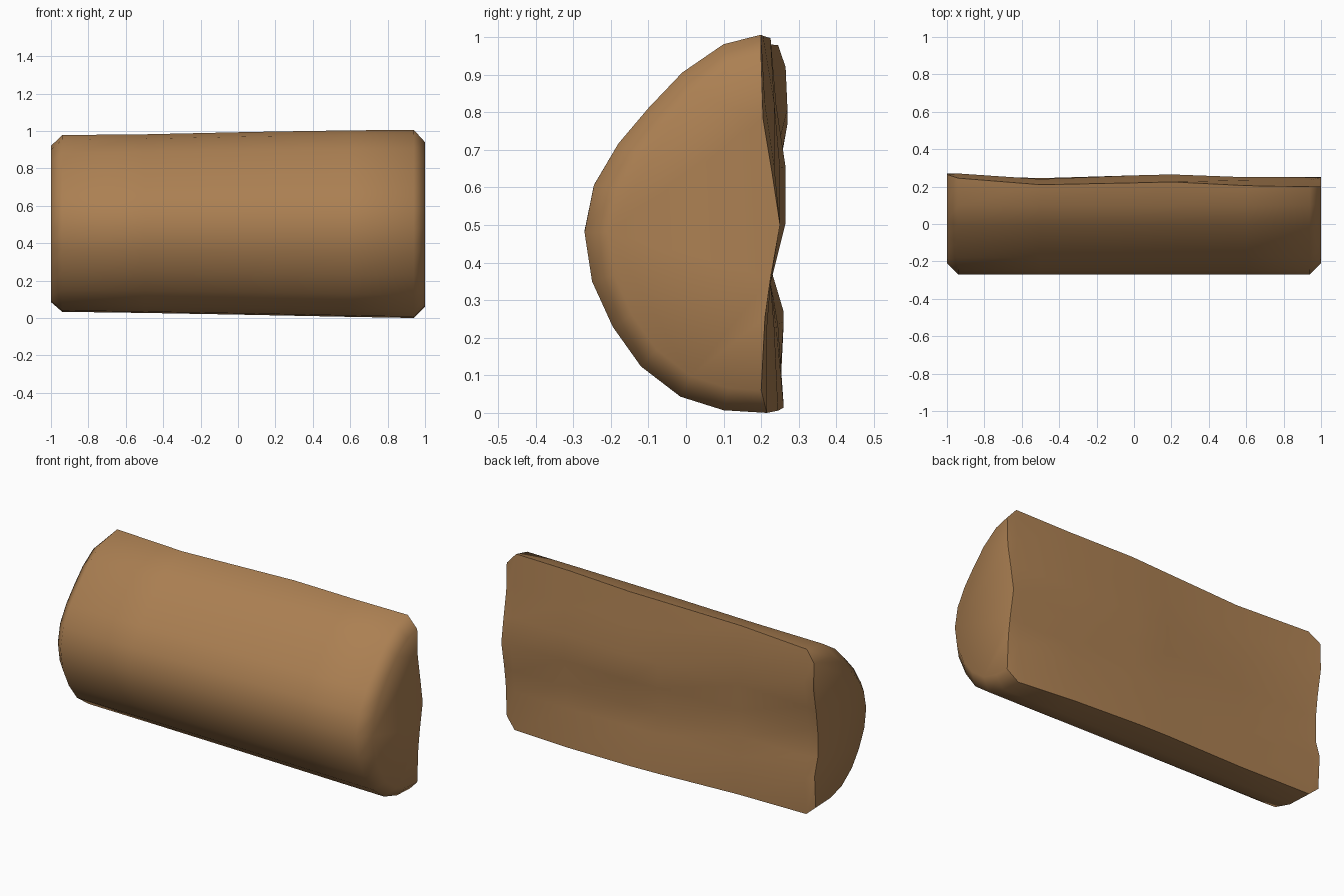
import bpy, bmesh, math

# Rounded bark outline of the half log, bottom to top (y, z as 0..1)
BARK = [(0.10, 0.007), (-0.015, 0.043), (-0.12, 0.123), (-0.195, 0.228),
        (-0.25, 0.348), (-0.27, 0.478), (-0.245, 0.602), (-0.18, 0.712),
        (-0.10, 0.806), (-0.01, 0.90), (0.10, 0.975)]

# Heights on the split face, top to bottom
LEVELS = [1.0, 0.82, 0.65, 0.5, 0.34, 0.22, 0.0]

# Cross-sections: x, bottom z, top z, bark scale, split-face y at each level
SECTIONS = [
    (-1.00, 0.085, 0.920, 0.87, [.265, .27, .245, .23, .23, .26, .25]),
    (-0.94, 0.033, 0.978, 1.0, [.245, .27, .245, .225, .23, .26, .25]),
    (-0.50, 0.027, 0.982, 1.0, [.21, .24, .23, .225, .225, .24, .245]),
    (0.00, 0.018, 0.993, 1.0, [.22, .24, .26, .255, .225, .245, .26]),
    (0.20, 0.014, 0.997, 1.0, [.225, .24, .265, .265, .225, .24, .26]),
    (0.60, 0.006, 1.003, 1.0, [.205, .235, .25, .25, .225, .235, .245]),
    (0.94, 0.000, 1.006, 1.0, [.20, .21, .235, .25, .225, .215, .215]),
    (1.00, 0.060, 0.940, 0.87, [.20, .205, .23, .25, .225, .21, .20]),
]

wood = bpy.data.materials.new("brown wood")
wood.diffuse_color = (0.41, 0.215, 0.085, 1)

# Loft the sections along x
bm = bmesh.new()
rings = []
for x, lo, hi, scale, back in SECTIONS:
    pts = [(0.2 + (y - 0.2) * scale, z) for y, z in BARK] + list(zip(back, LEVELS))
    rings.append([bm.verts.new((x, y, lo + (hi - lo) * z)) for y, z in pts])
n = len(rings[0])
for a, b in zip(rings, rings[1:]):
    for i in range(n):
        j = (i + 1) % n
        bm.faces.new((a[i], a[j], b[j], b[i]))

# End caps
bm.faces.new(rings[0])
bm.faces.new(rings[-1])
bmesh.ops.recalc_face_normals(bm, faces=bm.faces[:])

mesh = bpy.data.meshes.new("split_log")
bm.to_mesh(mesh)
bm.free()
mesh.materials.append(wood)
log = bpy.data.objects.new("split_log", mesh)
bpy.context.collection.objects.link(log)

# Smooth bark and ends, sharp rim around the split face
bpy.context.view_layer.objects.active = log
log.select_set(True)
bpy.ops.object.shade_smooth_by_angle(angle=math.radians(58))
